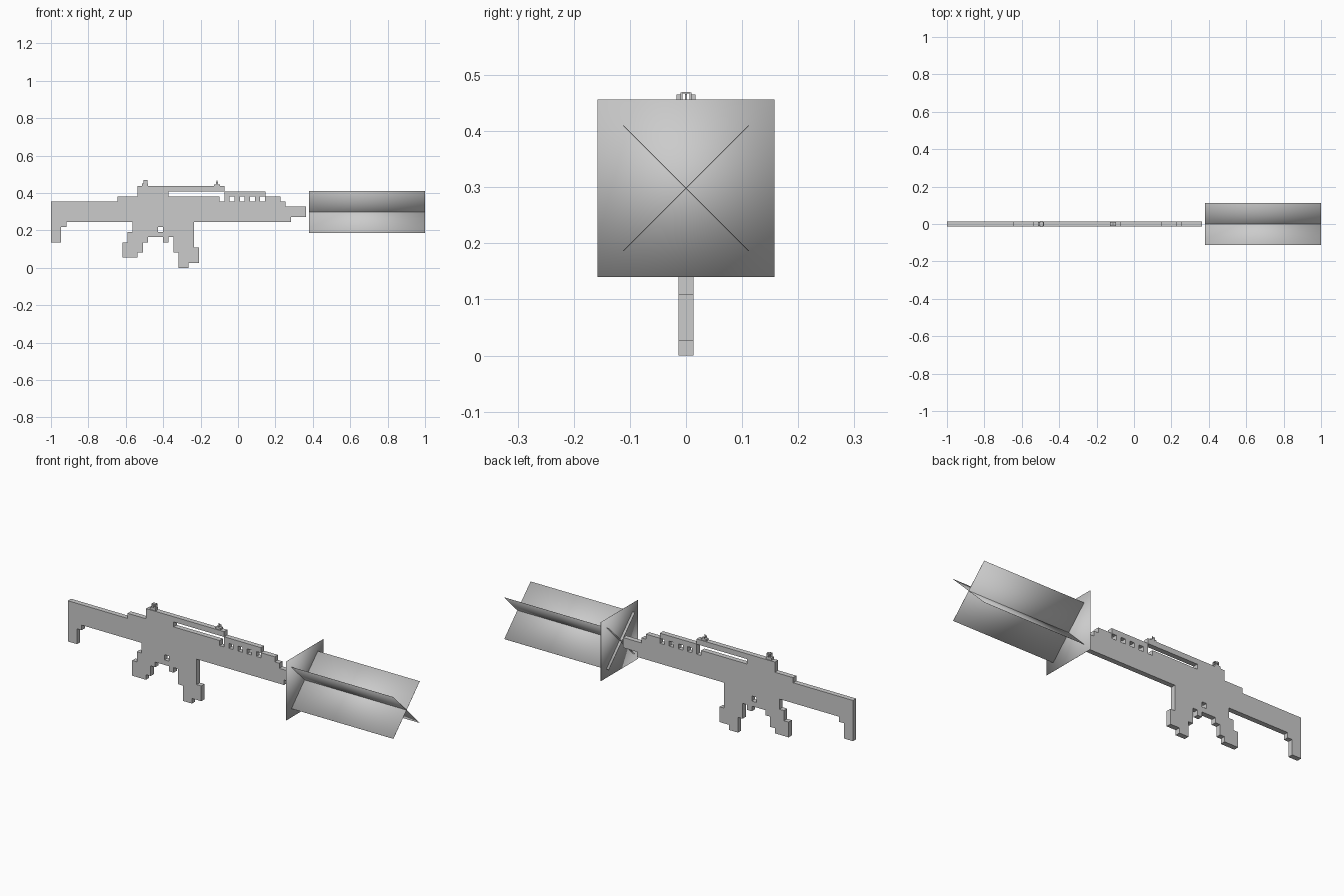
import bpy
from math import radians

cube = bpy.data.objects.get("Cube")
if cube:
    bpy.data.objects.remove(cube, do_unlink=True)

CELL = 0.02728      # the body is drawn on a square grid of this pitch
THICK = CELL / 2    # half the body thickness
NUDGE = 0.03        # keeps openings from touching the outline at corners


def make_material(name, colour):
    mat = bpy.data.materials.new(name)
    mat.use_nodes = True
    mat.diffuse_color = colour
    mat.node_tree.nodes["Principled BSDF"].inputs["Base Color"].default_value = colour
    return mat


grey = make_material("plain grey", (0.6, 0.6, 0.6, 1))


def add_box(name, centre, size, tilt=0, smooth=False):
    bpy.ops.mesh.primitive_cube_add(size=1, location=centre)
    obj = bpy.context.object
    obj.name = name
    obj.scale = size
    bpy.ops.object.transform_apply(location=False, rotation=False, scale=True)
    obj.rotation_euler.x = radians(tilt)
    obj.data.materials.append(grey)
    if smooth:
        bpy.ops.object.shade_smooth()
    return obj


def rectangle(x0, z0, x1, z1):
    return [(x0, z0), (x1, z0), (x1, z1), (x0, z1)]


def add_cutout(name, loops):
    """Flat stepped silhouette with openings, given thickness."""
    curve = bpy.data.curves.new(name, "CURVE")
    curve.dimensions = "2D"
    curve.fill_mode = "BOTH"
    curve.extrude = THICK
    for loop in loops:
        spline = curve.splines.new("POLY")
        spline.points.add(len(loop) - 1)
        for point, (x, z) in zip(spline.points, loop):
            point.co = (x * CELL - 1, z * CELL, 0, 1)
        spline.use_cyclic_u = True
    obj = bpy.data.objects.new(name, curve)
    bpy.context.collection.objects.link(obj)
    obj.rotation_euler.x = radians(90)
    curve.materials.append(grey)
    bpy.ops.object.select_all(action="DESELECT")
    obj.select_set(True)
    bpy.context.view_layer.objects.active = obj
    bpy.ops.object.convert(target="MESH")
    bpy.ops.object.shade_flat()


# Body silhouette: stock, receiver, rail, barrel, magazine, grip
top = [(0, 5), (0, 13), (13, 13), (13, 14), (17, 14), (17, 16), (34, 16), (34, 15),
       (42, 15), (42, 14), (45, 14), (45, 13), (46, 13), (46, 12), (50, 12)]
magazine = [(50, 10), (47, 10), (47, 9), (28, 9), (28, 4), (29, 4), (29, 1), (27, 1),
            (27, 0), (25, 0), (25, 3), (24, 3), (24, 6)]
grip = [(23, 6), (23, 5), (22, 5), (22, 6), (19, 6), (19, 5), (18, 5), (18, 3),
        (17, 3), (17, 2), (14, 2), (14, 5), (15, 5), (15, 7), (16, 7), (16, 9)]
stock_foot = [(3, 9), (3, 8), (2, 8), (2, 5)]

# Openings: rail slot, barrel vents, trigger gap
slot_end = 34 - NUDGE
slot = [(23, 14), (23, 15 - NUDGE), (slot_end, 15 - NUDGE), (slot_end, 13), (33, 13), (33, 14)]
vents = [rectangle(x, 13, x + 1 - NUDGE, 14 - NUDGE) for x in range(35, 42, 2)]
trigger_gap = rectangle(21, 7, 22, 8)
add_cutout("body", [top + magazine + grip + stock_foot, slot, trigger_gap] + vents)

# Rear sight: base, ring and side knobs
rail_top = 16 * CELL
rear_x = -0.495
add_box("rear_sight_base", (rear_x - 0.003, 0, rail_top + 0.007), (0.032, 0.02, 0.014))
add_box("rear_sight_bridge", (rear_x, 0, rail_top + 0.032), (0.022, 0.014, 0.003))
for side, label in ((1, "left"), (-1, "right")):
    add_box("rear_sight_post_" + label, (rear_x, side * 0.008, rail_top + 0.022), (0.022, 0.003, 0.02))
    add_box("rear_sight_knob_" + label, (rear_x, side * 0.013, rail_top + 0.024), (0.012, 0.007, 0.01))

# Front sight: base, post and wings
front_x = -0.112
add_box("front_sight_base", (front_x, 0, rail_top + 0.005), (0.03, 0.02, 0.01))
add_box("front_sight_post", (front_x, 0, rail_top + 0.017), (0.004, 0.003, 0.026))
for side, label in ((1, "left"), (-1, "right")):
    add_box("front_sight_wing_" + label, (front_x, side * 0.009, rail_top + 0.012), (0.012, 0.003, 0.016))

# Muzzle flash: two crossed sheets and one upright sheet
sheet_width, sheet_thick, flash_z = 0.316, 0.001, 0.298
for tilt, label in ((45, "a"), (-45, "b")):
    add_box("flash_sheet_" + label, (0.69, 0, flash_z), (0.62, sheet_width, sheet_thick), tilt, True)
add_box("flash_disc", (0.395, 0, flash_z), (sheet_thick, sheet_width, sheet_width), 0, True)
